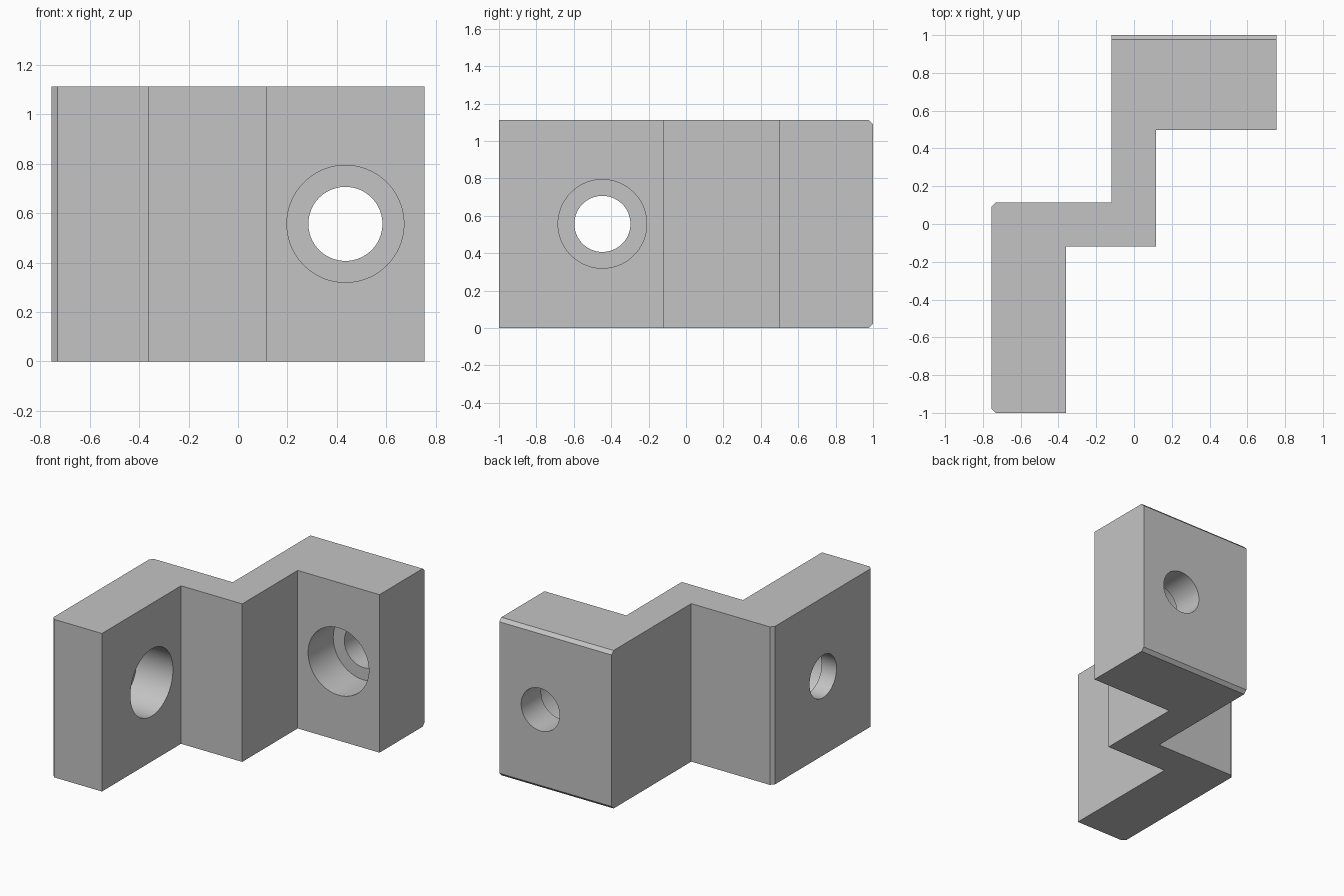
import bpy
import bmesh
from math import pi, radians

cube = bpy.data.objects.get("Cube")
if cube:
    bpy.data.objects.remove(cube, do_unlink=True)

HEIGHT = 1.113
CHAMFER = 0.023

grey = bpy.data.materials.new("plain grey")
grey.use_nodes = True
colour = (0.55, 0.55, 0.55, 1)
grey.diffuse_color = colour
grey.node_tree.nodes["Principled BSDF"].inputs["Base Color"].default_value = colour

# Stepped bracket: plan profile extruded upwards
profile = [(-0.755, -1), (-0.36, -1), (-0.36, -0.12), (0.117, -0.12),
           (0.117, 0.497), (0.755, 0.497), (0.755, 1), (-0.12, 1),
           (-0.12, 0.113), (-0.755, 0.113)]
bm = bmesh.new()
base = bm.faces.new([bm.verts.new((x, y, 0)) for x, y in profile])
top = bmesh.ops.extrude_face_region(bm, geom=[base])["geom"]
bmesh.ops.translate(bm, verts=[v for v in top if isinstance(v, bmesh.types.BMVert)],
                    vec=(0, 0, HEIGHT))
bmesh.ops.recalc_face_normals(bm, faces=bm.faces)


# Chamfers: upright edges of the side arm, level edges of the rear face
def is_chamfered(edge):
    a, b = (v.co for v in edge.verts)
    upright = abs(a.z - b.z) > 0.5 and a.x < -0.75
    level = a.y > 0.99 and b.y > 0.99 and abs(a.z - b.z) < 0.01
    return upright or level


bmesh.ops.bevel(bm, geom=[e for e in bm.edges if is_chamfered(e)],
                offset=CHAMFER, segments=1, affect='EDGES')
mesh = bpy.data.meshes.new("bracket")
bm.to_mesh(mesh)
bm.free()
mesh.materials.append(grey)
bracket = bpy.data.objects.new("bracket", mesh)
bpy.context.collection.objects.link(bracket)


# Round cut along an axis, removed from the bracket
def bore(name, radius, length, centre, rotation):
    bpy.ops.mesh.primitive_cylinder_add(vertices=72, radius=radius, depth=length,
                                        location=centre, rotation=rotation)
    cutter = bpy.context.object
    cutter.name = name
    cutter.hide_render = True
    cutter.data.materials.append(grey)
    cut = bracket.modifiers.new(name, 'BOOLEAN')
    cut.operation = 'DIFFERENCE'
    cut.solver = 'EXACT'
    cut.object = cutter
    bpy.ops.object.select_all(action='DESELECT')
    bpy.context.view_layer.objects.active = bracket
    bracket.select_set(True)
    bpy.ops.object.modifier_apply(modifier=name)
    bpy.data.objects.remove(cutter, do_unlink=True)


# Counterbored screw holes; the wide part is 0.28 deep
MID = HEIGHT / 2
along_x, along_y = (0, pi / 2, 0), (pi / 2, 0, 0)
bore("rear_hole", 0.15, 0.8, (0.435, 0.75, MID), along_y)
bore("rear_counterbore", 0.237, 0.56, (0.435, 0.497, MID), along_y)
bore("side_hole", 0.15, 0.6, (-0.56, -0.447, MID), along_x)
bore("side_counterbore", 0.237, 0.56, (-0.36, -0.447, MID), along_x)

bpy.ops.object.shade_smooth_by_angle(angle=radians(30))
